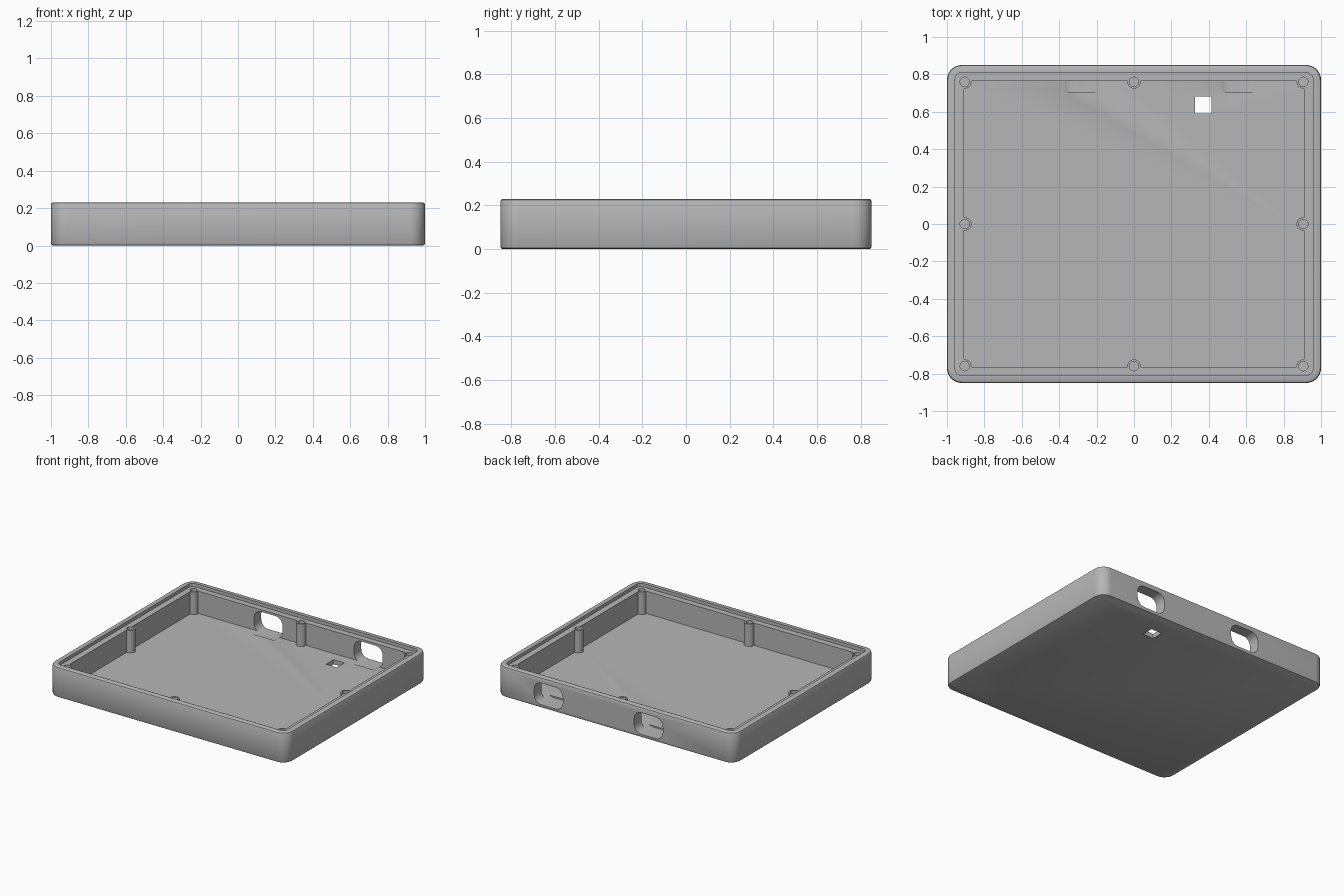
import bpy
import bmesh
from math import pi, sin, cos
from mathutils import Vector, Matrix

if "Cube" in bpy.data.objects:
    bpy.data.objects.remove(bpy.data.objects["Cube"], do_unlink=True)

grey = bpy.data.materials.new("plain grey")
grey.use_nodes = True
colour = (0.47, 0.47, 0.47, 1)
grey.diffuse_color = colour
grey.node_tree.nodes["Principled BSDF"].inputs["Base Color"].default_value = colour

HALF_X, HALF_Y = 1.0, 0.85
FLOOR, LEDGE, TOP = 0.035, 0.205, 0.23


def rounded_rect(hx, hy, radius, z, steps=8):
    """Loop of points round a rectangle with rounded corners."""
    points = []
    for i, (sx, sy) in enumerate([(1, 1), (-1, 1), (-1, -1), (1, -1)]):
        for k in range(steps + 1):
            a = (i + k / steps) * pi / 2
            points.append(Vector((sx * (hx - radius) + radius * cos(a),
                                  sy * (hy - radius) + radius * sin(a), z)))
    return points


def loft(name, loops, matrix=Matrix()):
    """Closed solid skinned through a stack of equal loops."""
    bm = bmesh.new()
    rings = [[bm.verts.new(matrix @ p) for p in loop] for loop in loops]
    n = len(rings[0])
    for low, high in zip(rings, rings[1:]):
        for i in range(n):
            j = (i + 1) % n
            bm.faces.new((low[i], low[j], high[j], high[i]))
    bm.faces.new(rings[0][::-1])
    bm.faces.new(rings[-1])
    bmesh.ops.recalc_face_normals(bm, faces=bm.faces)
    mesh = bpy.data.meshes.new(name)
    bm.to_mesh(mesh)
    bm.free()
    mesh.materials.append(grey)
    obj = bpy.data.objects.new(name, mesh)
    bpy.context.collection.objects.link(obj)
    return obj


def prism(name, hx, hy, radius, z0, z1, matrix=Matrix()):
    return loft(name, [rounded_rect(hx, hy, radius, z) for z in (z0, z1)], matrix)


def cylinder(name, x, y, radius, z0, z1):
    loops = [[Vector((x + radius * cos(k * pi / 12), y + radius * sin(k * pi / 12), z))
              for k in range(24)] for z in (z0, z1)]
    return loft(name, loops)


def combine(target, tool, operation):
    """Apply one boolean and discard the tool."""
    tool.hide_render = True
    mod = target.modifiers.new("combine", 'BOOLEAN')
    mod.operation, mod.solver, mod.object = operation, 'EXACT', tool
    bpy.context.view_layer.objects.active = target
    bpy.ops.object.modifier_apply(modifier=mod.name)
    bpy.data.objects.remove(tool, do_unlink=True)


# Tray shell: chamfered base, rounded rim, stepped lip, inner wall and floor
section = [(0.012, 0), (0.004, 0.004), (0, 0.012), (0, 0.218), (0.004, 0.226), (0.012, TOP),
           (0.043, TOP), (0.043, LEDGE), (0.09, LEDGE), (0.09, FLOOR)]
tray = loft("tray_shell", [rounded_rect(HALF_X - d, HALF_Y - d * 0.95, max(0.08 - d, 0.02), z)
                           for d, z in section])

# Screw posts at the corners and the middle of each side
spots = [(x, y) for x in (-0.905, 0, 0.905) for y in (-0.76, 0, 0.76) if x or y]
for x, y in spots:
    combine(tray, cylinder("screw_post", x, y, 0.036, FLOOR - 0.015, LEDGE), 'UNION')
for x, y in spots:
    combine(tray, cylinder("screw_hole", x, y, 0.025, LEDGE - 0.12, LEDGE + 0.01), 'DIFFERENCE')

# Two rounded ports through the back wall, dipping into the floor
for x in (0.56, -0.28):
    place = Matrix.Translation((x, 0, 0.107)) @ Matrix.Rotation(pi / 2, 4, 'X')
    combine(tray, prism("port_cutter", 0.12, 0.082, 0.06, -0.95, -0.705, place), 'DIFFERENCE')

# Square hole through the floor
place = Matrix.Translation((0.37, 0.637, 0))
combine(tray, prism("floor_hole_cutter", 0.045, 0.045, 0.002, -0.1, 0.1, place), 'DIFFERENCE')

# Smooth the rounded corners, keep the crisp edges
bpy.ops.object.select_all(action='DESELECT')
tray.select_set(True)
bpy.context.view_layer.objects.active = tray
bpy.ops.object.shade_smooth_by_angle(angle=pi / 6)
